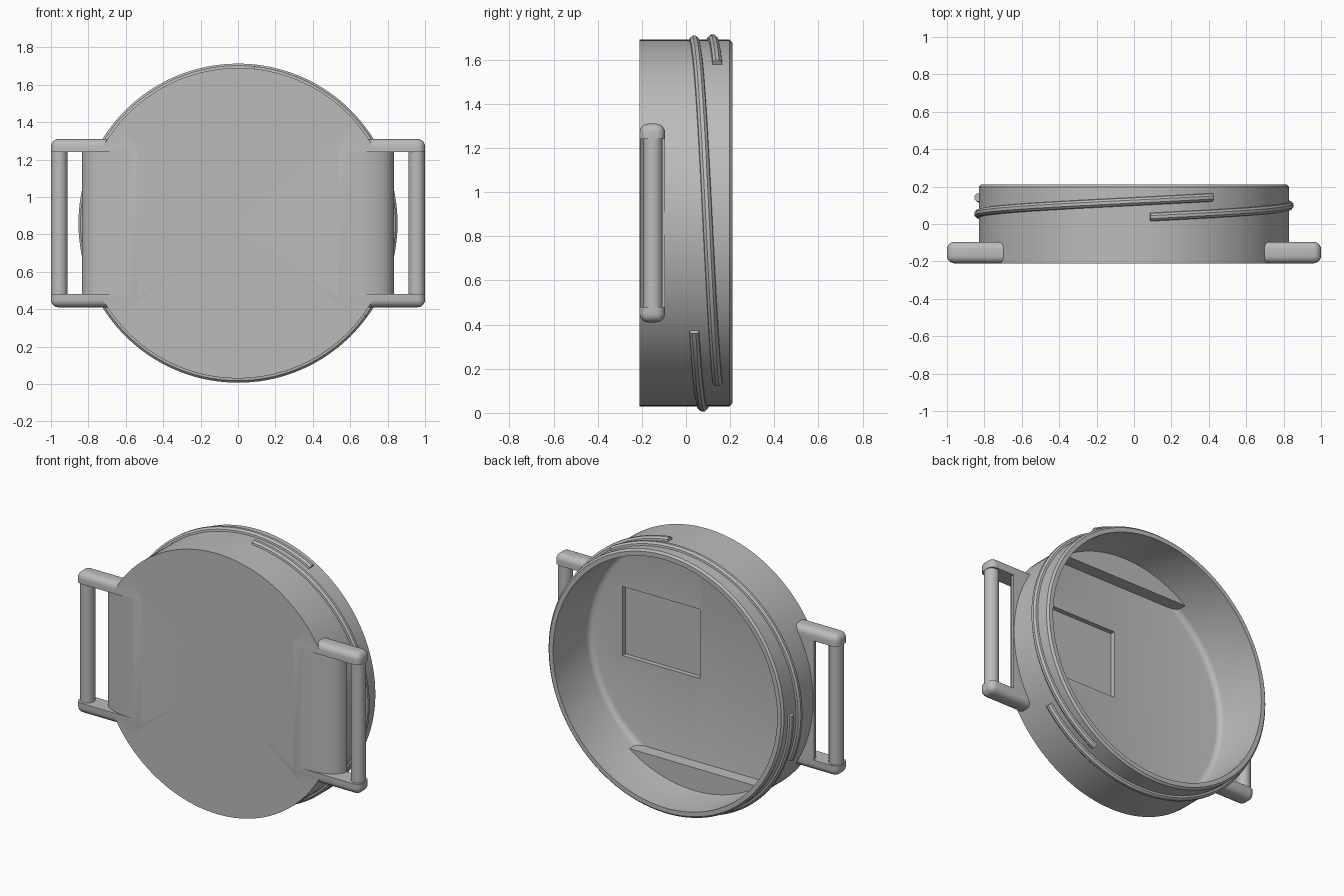
import bpy, bmesh
from math import cos, sin, radians, acos, pi, tau
from mathutils import Vector, Matrix

cube = bpy.data.objects.get("Cube")
if cube:
    bpy.data.objects.remove(cube, do_unlink=True)

CZ = 0.86        # height of the ring axis
R = 0.83         # outer radius
INNER = 0.79     # cavity radius
FRONT, BACK, FLOOR = -0.21, 0.21, -0.16

grey = bpy.data.materials.new("plain grey")
grey.use_nodes = True
grey.diffuse_color = (0.5, 0.5, 0.5, 1)
grey.node_tree.nodes["Principled BSDF"].inputs["Base Color"].default_value = (0.5, 0.5, 0.5, 1)


def finish(name, bm):
    bmesh.ops.recalc_face_normals(bm, faces=bm.faces[:])
    mesh = bpy.data.meshes.new(name)
    bm.to_mesh(mesh)
    bm.free()
    mesh.materials.append(grey)
    obj = bpy.data.objects.new(name, mesh)
    bpy.context.collection.objects.link(obj)
    return obj


def lathe(name, profile, steps=128):
    """Revolve (radius, y) points about the ring axis."""
    bm = bmesh.new()
    verts = [bm.verts.new((r, y, CZ)) for r, y in profile]
    edges = [bm.edges.new(pair) for pair in zip(verts, verts[1:])]
    bmesh.ops.spin(bm, geom=verts + edges, cent=(0, 0, CZ), axis=(0, 1, 0),
                   angle=tau, steps=steps)
    bmesh.ops.remove_doubles(bm, verts=bm.verts[:], dist=0.0005)
    return finish(name, bm)


def prism(name, base, shift):
    """Extrude a flat outline of 3D points along a vector."""
    bm = bmesh.new()
    face = bm.faces.new([bm.verts.new(p) for p in base])
    new = bmesh.ops.extrude_face_region(bm, geom=[face])["geom"]
    bmesh.ops.translate(bm, vec=shift, verts=[v for v in new if isinstance(v, bmesh.types.BMVert)])
    return finish(name, bm)


def box(name, lo, hi, bevel=0):
    lo, hi = Vector(lo), Vector(hi)
    bm = bmesh.new()
    bmesh.ops.create_cube(bm, size=1, matrix=Matrix.Translation((lo + hi) / 2)
                          @ Matrix.Diagonal((*(hi - lo), 1)))
    if bevel:
        bmesh.ops.bevel(bm, geom=bm.edges[:], offset=bevel, segments=6,
                        profile=0.5, affect='EDGES')
    return finish(name, bm)


def combine(target, tool, operation):
    mod = target.modifiers.new(operation.title(), 'BOOLEAN')
    mod.operation, mod.solver, mod.object = operation, 'EXACT', tool
    bpy.context.view_layer.objects.active = target
    bpy.ops.object.modifier_apply(modifier=mod.name)
    bpy.data.objects.remove(tool, do_unlink=True)


def smooth(obj):
    bpy.ops.object.select_all(action='DESELECT')
    obj.select_set(True)
    bpy.context.view_layer.objects.active = obj
    bpy.ops.object.shade_smooth_by_angle(angle=radians(32))


# Solid drum with a chamfered back rim
body = lathe("ring_body", [(0, FRONT), (R, FRONT), (R, BACK - 0.012),
                           (R - 0.012, BACK), (0, BACK)])

# Strap lugs on both sides, joined to the drum
for side in (1, -1):
    xs = sorted((side * 0.5, side * 1.0))
    lug = box("lug", (xs[0], FRONT, 0.41), (xs[1], -0.095, 1.31), 0.04)
    combine(body, lug, 'UNION')

# Strap slots with a rounded cheek leading into each
cheek = [(0.6, FRONT), (0.66, -0.206), (0.72, -0.197), (0.77, -0.18), (0.805, -0.158),
         (0.825, -0.13), (0.835, -0.1), (0.835, -0.05), (1.1, -0.05), (1.1, -0.3), (0.6, -0.3)]
for side in (1, -1):
    slot = prism("slot_cutter", [(side * x, y, 0.48) for x, y in cheek], (0, 0, 0.76))
    combine(body, slot, 'DIFFERENCE')

# Round cavity with a filleted floor, and a rectangular recess in the floor
cavity = lathe("cavity_cutter", [(0, FLOOR), (INNER - 0.035, FLOOR), (INNER - 0.017, FLOOR + 0.005),
                                 (INNER - 0.005, FLOOR + 0.017), (INNER, FLOOR + 0.035),
                                 (INNER, 0.3), (0, 0.3)])
combine(body, cavity, 'DIFFERENCE')
recess = box("recess_cutter", (0.015, FLOOR - 0.03, 0.75), (0.56, -0.05, 1.19))
combine(body, recess, 'DIFFERENCE')
smooth(body)

# Raised floor segments at top and bottom
rad = INNER + 0.01
half = acos(0.645 / rad)
for name, mid in (("top_floor_segment", pi / 2), ("bottom_floor_segment", -pi / 2)):
    arc = [mid - half + 2 * half * i / 24 for i in range(25)]
    prism(name, [(rad * cos(a), FLOOR - 0.01, CZ + rad * sin(a)) for a in arc], (0, 0.09, 0))

# Strap bars
for name, side in (("left_strap_bar", 1), ("right_strap_bar", -1)):
    bm = bmesh.new()
    bmesh.ops.create_cone(bm, cap_ends=True, segments=32, radius1=0.044, radius2=0.044,
                          depth=0.8, matrix=Matrix.Translation((side * 0.955, -0.15, CZ)))
    smooth(finish(name, bm))

# Three screw thread ridges around the outside
section = [(R - 0.01, -0.024), (R + 0.012, -0.02), (R + 0.023, -0.008),
           (R + 0.023, 0.008), (R + 0.012, 0.02), (R - 0.01, 0.024)]
for n in range(3):
    bm = bmesh.new()
    rings = []
    for i in range(57):
        t = i / 56
        a = radians(84 - 120 * n - 144 * t)
        y0 = 0.037 + 0.105 * t
        rings.append([bm.verts.new((r * cos(a), y0 + y, CZ + r * sin(a))) for r, y in section])
    for p, q in zip(rings, rings[1:]):
        for k in range(len(section)):
            j = (k + 1) % len(section)
            bm.faces.new((p[k], p[j], q[j], q[k]))
    bm.faces.new(rings[0])
    bm.faces.new(rings[-1])
    smooth(finish("thread_ridge_%d" % (n + 1), bm))
